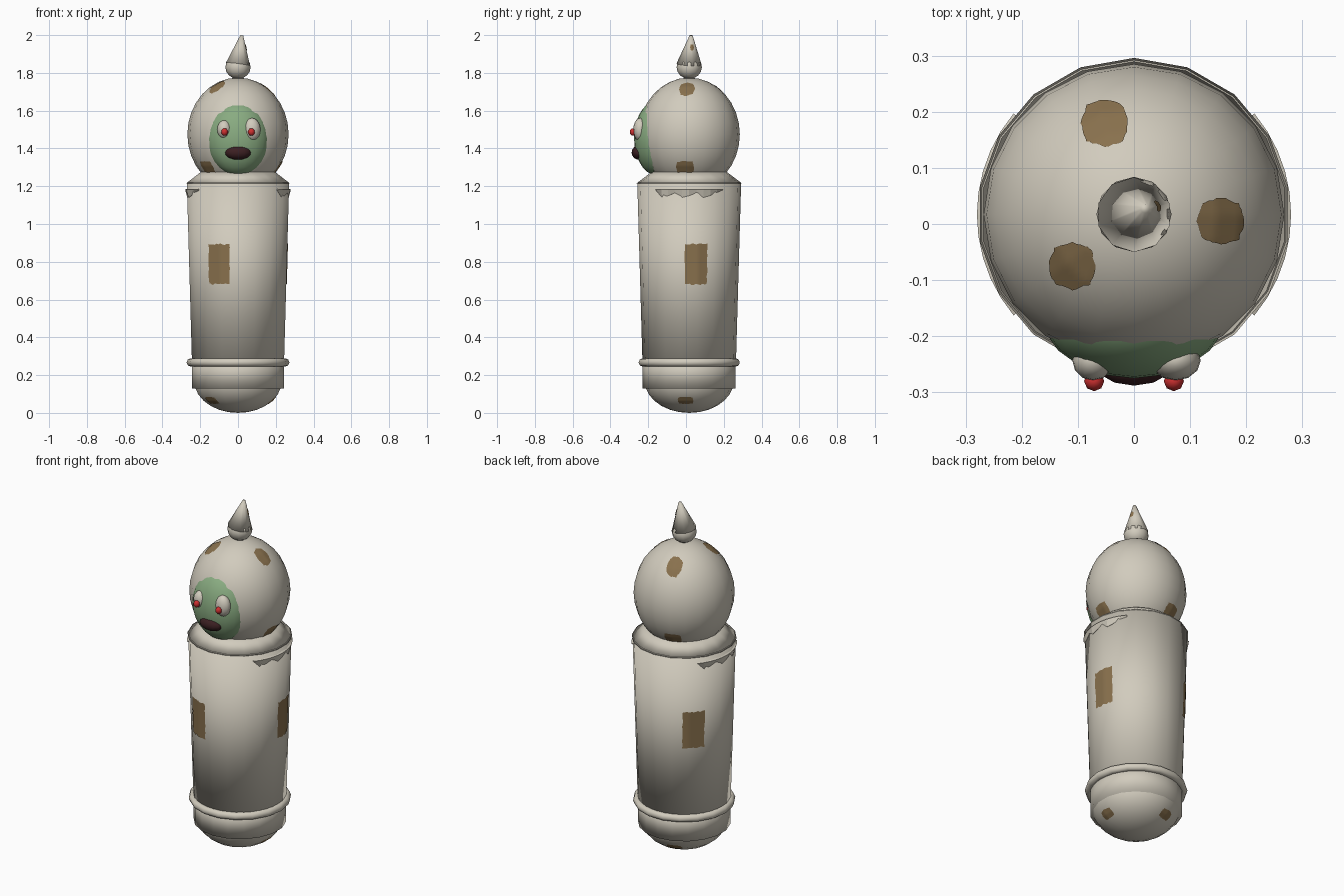
import bpy, bmesh, math, random
from mathutils import Vector
from mathutils.bvhtree import BVHTree

if "Cube" in bpy.data.objects:
    bpy.data.objects.remove(bpy.data.objects["Cube"])

random.seed(4)
CY = 0.017  # y of the body axis


def material(name, rgb):
    m = bpy.data.materials.new(name)
    m.diffuse_color = (*rgb, 1)
    m.use_nodes = True
    m.node_tree.nodes["Principled BSDF"].inputs["Base Color"].default_value = m.diffuse_color
    return m


CREAM = material("cream", (0.64, 0.60, 0.51))
BROWN = material("brown", (0.25, 0.165, 0.075))
GREEN = material("green", (0.25, 0.41, 0.22))
RED = material("red", (0.62, 0.03, 0.03))
MAROON = material("maroon", (0.045, 0.014, 0.016))


def finish(name, mat):
    o = bpy.context.object
    o.name = name
    o.data.materials.append(mat)
    bpy.ops.object.transform_apply(location=True, rotation=True, scale=True)
    bpy.ops.object.shade_smooth()
    return o


def ball(name, loc, scale, mat, seg=18, rings=14):
    bpy.ops.mesh.primitive_uv_sphere_add(segments=seg, ring_count=rings, radius=1, location=loc)
    bpy.context.object.scale = scale
    return finish(name, mat)


def frustum(name, r1, r2, z1, z2, mat, seg=18):
    bpy.ops.mesh.primitive_cone_add(vertices=seg, radius1=r1, radius2=r2, depth=z2 - z1,
                                    location=(0, CY, (z1 + z2) / 2))
    return finish(name, mat)


def mesh_object(name, bm, mat):
    me = bpy.data.meshes.new(name)
    bm.to_mesh(me)
    bm.free()
    me.materials.append(mat)
    o = bpy.data.objects.new(name, me)
    bpy.context.collection.objects.link(o)
    return o


def surface(o):
    return BVHTree.FromPolygons([v.co for v in o.data.vertices],
                                [p.vertices[:] for p in o.data.polygons])


def patch(name, target, centre, aim, up, w, h, clip=0.0, n=10):
    """Thin ragged sheet wrapped on a target by casting rays along aim."""
    tree, aim, up = surface(target), Vector(aim).normalized(), Vector(up)
    side = aim.cross(up).normalized()
    bm = bmesh.new()
    grid = {}
    for i in range(n + 1):
        for j in range(n + 1):
            a, b = 2 * i / n - 1, 2 * j / n - 1
            # squeeze the corners for rounder patches, roughen the rim
            k = 1 - clip * abs(a * b)
            if i in (0, n) or j in (0, n):
                k *= random.uniform(0.95, 1.03)
            start = Vector(centre) - aim + side * (a * k * w / 2) + up * (b * k * h / 2)
            hit, nor, _, _ = tree.ray_cast(start, aim)
            if hit:
                grid[i, j] = bm.verts.new(hit - aim * 0.003)
    for i in range(n):
        for j in range(n):
            keys = [(i, j), (i + 1, j), (i + 1, j + 1), (i, j + 1)]
            if all(k in grid for k in keys):
                f = bm.faces.new([grid[k] for k in keys])
                f.normal_update()
                f.smooth = True
                if f.normal.dot(aim) > 0:
                    f.normal_flip()
    return mesh_object(name, bm, BROWN)


# Body column, base and head
dome = ball("bottom_dome", (0, CY, 0.17), (0.236, 0.236, 0.17), CREAM)
frustum("base_band", 0.246, 0.246, 0.13, 0.29, CREAM)
body = frustum("body", 0.247, 0.275, 0.25, 1.22, CREAM)
frustum("collar", 0.279, 0.20, 1.215, 1.275, CREAM)
bpy.ops.mesh.primitive_torus_add(major_segments=18, minor_segments=8, major_radius=0.25,
                                 minor_radius=0.022, location=(0, CY, 0.267))
finish("base_ring", CREAM)
head = ball("head", (0, CY, 1.475), (0.268, 0.268, 0.30), CREAM, 20, 16)

# Ragged trim under the collar, on both sides
for label, mid in (("right", 0), ("left", 180)):
    bm = bmesh.new()
    rows = []
    for k in range(11):
        a = math.radians(mid + (k - 5) * 8)
        low = (1.165, 1.14, 1.15)[k % 3] if 0 < k < 10 else 1.178
        ring = [(0.262, 1.19), (0.28, 1.182), (0.271, low), (0.262, low)]
        rows.append([bm.verts.new((r * math.cos(a), CY + r * math.sin(a), z)) for r, z in ring])
    for p, q in zip(rows, rows[1:]):
        for i in range(4):
            j = (i + 1) % 4
            bm.faces.new((p[i], q[i], q[j], p[j]))
    bm.faces.new(rows[0])
    bm.faces.new(rows[-1])
    bmesh.ops.recalc_face_normals(bm, faces=bm.faces)
    mesh_object("trim_" + label, bm, CREAM)

# Top knob and slanted spike
ball("knob", (0, CY, 1.83), (0.067, 0.067, 0.062), CREAM, 12, 8)
bpy.ops.mesh.primitive_cone_add(vertices=10, radius1=0.067, radius2=0.008, depth=0.155,
                                location=(0.010, 0.022, 1.922), rotation=(-0.07, 0.13, 0))
spike = finish("spike", CREAM)

# Face, eyes, pupils and mouth
ball("face", (0, -0.155, 1.455), (0.167, 0.12, 0.197), GREEN, 20, 14)
for label, x, w, h in (("left", -0.073, 0.037, 0.049), ("right", 0.074, 0.045, 0.061)):
    ball("eye_" + label, (x, -0.243, 1.50), (w, 0.036, h), CREAM, 12, 10)
    ball("pupil_" + label, (math.copysign(0.071, x), -0.28, 1.487), (0.018, 0.018, 0.02), RED, 8, 6)
ball("mouth", (0, -0.248, 1.378), (0.070, 0.040, 0.038), MAROON, 12, 8)


def radial_patch(name, target, deg, z, w, h, clip=0.0):
    a = math.radians(deg)
    patch(name, target, (0, CY, z), (-math.cos(a), -math.sin(a), 0), (0, 0, 1), w, h, clip)


# Brown patches
for k, deg in enumerate((8, 136, 247)):
    radial_patch(f"body_patch_{k}", body, deg, 0.787, 0.12, 0.215)
for k, deg in enumerate((354, 109, 221)):
    radial_patch(f"head_low_patch_{k}", head, deg, 1.30, 0.095, 0.065, 0.1)
    radial_patch(f"dome_patch_{k}", dome, deg, 0.066, 0.085, 0.038, 0.15)
for k, (x, y) in enumerate(((0.155, 0.005), (-0.052, 0.18), (-0.11, -0.075))):
    patch(f"head_top_patch_{k}", head, (x, y, 1.7), (0, 0, -1), (0, 1, 0), 0.085, 0.085, 0.25)
patch("spike_patch", spike, (0, 0.032, 1.935), (-1, 0, 0), (0, 0, 1), 0.02, 0.035, 0.2, 4)
